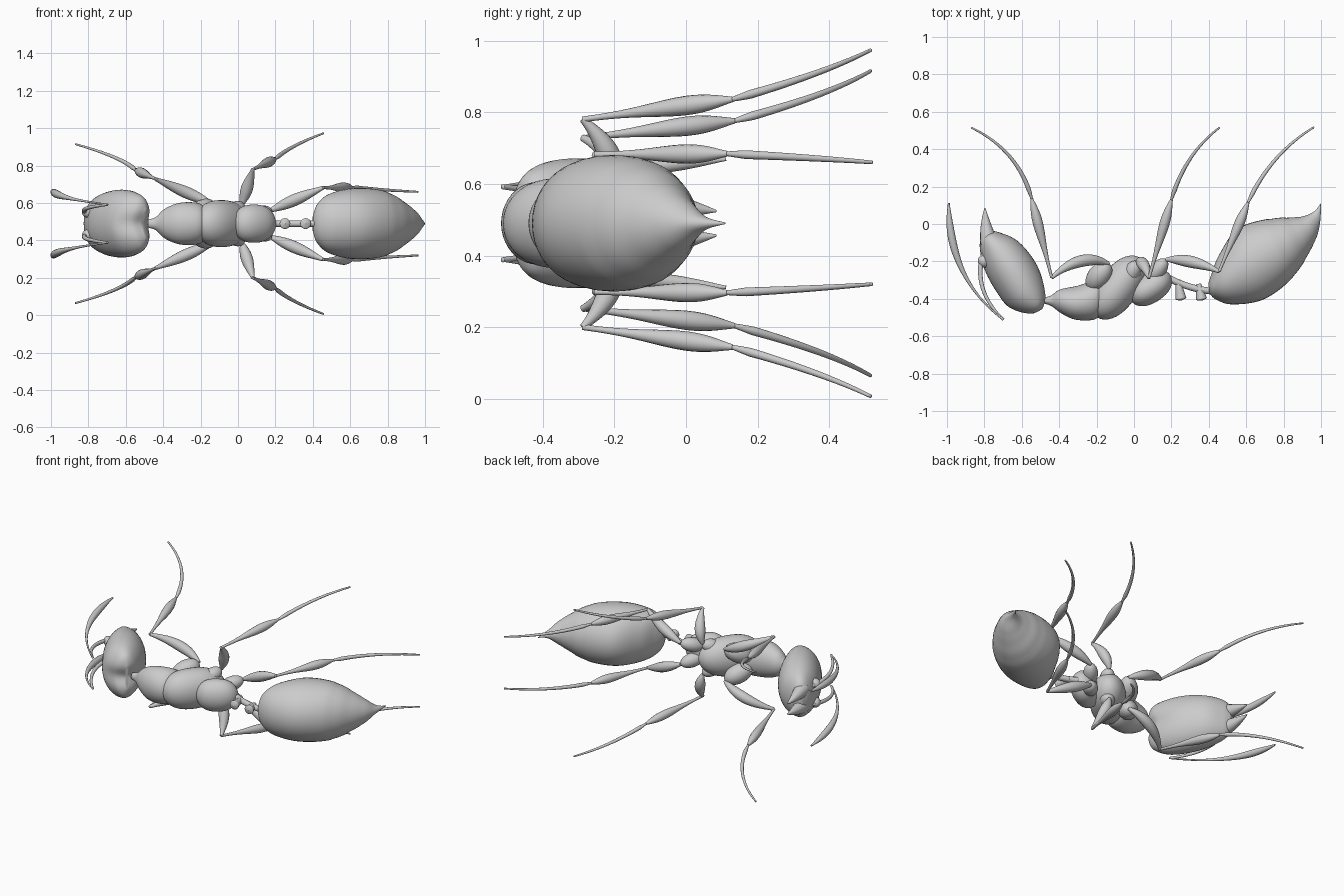
import bpy, bmesh, math
from mathutils import Vector

if "Cube" in bpy.data.objects:
    bpy.data.objects.remove(bpy.data.objects["Cube"])

ZC = 0.49          # height of the symmetry plane


def spline(rows, n=8):
    """Catmull-Rom interpolation of tuples."""
    out = []
    for i in range(len(rows) - 1):
        a, b, c, d = (rows[max(i - 1, 0)], rows[i], rows[i + 1], rows[min(i + 2, len(rows) - 1)])
        for k in range(n):
            t = k / n
            out.append([0.5 * (2 * q + (r - p) * t + (2 * p - 5 * q + 4 * r - s) * t * t
                               + (3 * q - p - 3 * r + s) * t ** 3)
                        for p, q, r, s in zip(a, b, c, d)])
    out.append(list(rows[-1]))
    return out


def skin(name, frames, sides):
    """Closed smooth mesh through elliptical rings (centre, half axis, half axis)."""
    bm = bmesh.new()
    loops = []
    for c, u, v in frames:
        angles = [2 * math.pi * i / sides for i in range(sides)]
        loops.append([bm.verts.new(c + u * math.cos(q) + v * math.sin(q)) for q in angles])
    for a, b in zip(loops, loops[1:]):
        for i in range(sides):
            j = (i + 1) % sides
            bm.faces.new((a[i], a[j], b[j], b[i]))
    for end in (loops[0], loops[-1]):
        tip = bm.verts.new(sum((v.co for v in end), Vector()) / sides)
        for i in range(sides):
            bm.faces.new((end[i], end[(i + 1) % sides], tip))
    bmesh.ops.recalc_face_normals(bm, faces=bm.faces)
    for f in bm.faces:
        f.smooth = True
    me = bpy.data.meshes.new(name)
    bm.to_mesh(me)
    bm.free()
    ob = bpy.data.objects.new(name, me)
    bpy.context.collection.objects.link(ob)
    return ob


def body(name, rows, steps=()):
    """Rows: back point x,y / belly point x,y / half width."""
    frames = []
    pts = spline(rows)
    for n, (ax, ay, bx, by, w) in enumerate(pts):
        k = 1 - 0.02 * sum(n / len(pts) > s for s in steps)
        frames.append((Vector(((ax + bx) / 2, (ay + by) / 2, ZC)),
                       Vector(((ax - bx) / 2, (ay - by) / 2, 0)) * k,
                       Vector((0, 0, max(w, .001) * k))))
    return skin(name, frames, 40)


def segment(name, a, b, radius, bow=(0, 0), side=1, depth=1, n=24, sides=16):
    """Bowed limb from a to b (x, y, offset from symmetry plane); radius is a function of 0..1."""
    a, b = (Vector((p[0], p[1], ZC + side * p[2])) for p in (a, b))
    bow = Vector((bow[0], bow[1], 0))
    frames, u = [], Vector((0, 0, 1))
    for i in range(n + 1):
        t = (1 - math.cos(math.pi * i / n)) / 2
        d = (b - a + bow * (4 - 8 * t)).normalized()
        u = (u - d * u.dot(d)).normalized()
        r = max(radius(t), .001)
        frames.append((a.lerp(b, t) + bow * 4 * t * (1 - t), u * r, d.cross(u) * r * depth))
    return skin(name, frames, sides)


def blunt(r, power=2):
    """Round-ended profile."""
    return lambda t: r * math.sqrt(max(0, 1 - abs(2 * t - 1) ** power))


def swell(r, peak, thin=.008):
    """Thin ends, thickest at peak."""
    k = math.log(.5) / math.log(peak)
    return lambda t: thin + (r - thin) * math.sin(math.pi * t ** k) ** 1.2


def whip(r, tip):
    """Taper from r to tip."""
    return lambda t: (r + (tip - r) * t) * min(1, .5 + 5 * t)


# Head, with a notch between the two rear lobes
head = body("head", [
    (-.50, -.47, -.475, -.44, .075), (-.56, -.49, -.465, -.38, .14),
    (-.66, -.455, -.49, -.28, .175), (-.74, -.355, -.55, -.17, .18),
    (-.80, -.24, -.63, -.085, .16), (-.825, -.12, -.72, -.045, .12),
    (-.81, -.055, -.77, -.035, .06)])
for v in head.data.vertices:
    d = (v.co.x + .74) * .65 - (v.co.y + .2) * .75
    v.co += Vector((-.65, .75, 0)) * .03 * max(0, min(1, (d - .16) / .17)) \
        * math.exp(-((v.co.z - ZC) / .05) ** 2)

# Thorax in three lumps
body("front_thorax", [
    (-.48, -.425, -.48, -.395, .022), (-.44, -.44, -.44, -.38, .035),
    (-.385, -.48, -.395, -.35, .08), (-.31, -.512, -.30, -.33, .112),
    (-.21, -.51, -.19, -.30, .105), (-.15, -.46, -.13, -.35, .04)])
segment("middle_thorax", (-.21, -.49, 0), (.03, -.18, 0), blunt(.126, 2.4), (0, -.012),
        depth=.85, sides=36)
segment("rear_thorax", (-.025, -.39, 0), (.185, -.262, 0), blunt(.102, 2.6), (.005, -.018),
        depth=.78, sides=36)

# Waist: stalk and two nodes
segment("waist_stalk", (.15, -.27, 0), (.44, -.36, 0), lambda t: .018, (0, -.02))
for i, x in enumerate((.245, .355)):
    segment(f"waist_node_{i + 1}", (x - .01, -.30 - .02 * i, 0), (x + .008, -.41, 0),
            lambda t: (.013 + .018 * t) * min(1, 12 * (1 - t)))

# Abdomen ending in a sting, with faint segment steps
body("abdomen", [
    (.402, -.365, .398, -.315, .04), (.435, -.402, .415, -.265, .105),
    (.53, -.43, .455, -.165, .16), (.70, -.40, .555, -.025, .19),
    (.86, -.275, .73, .03, .17), (.965, -.105, .885, .042, .088),
    (.995, 0, .96, .068, .026), (1, .11, .997, .11, .002)], (.55, .62, .7))

# Legs: root, hip, knee, ankle, tip, femur lift, tarsus bow
LEGS = [
    ("front", (-.24, -.345, .03), (-.135, -.212, .105), (-.44, -.287, .238),
     (-.547, .135, .286), (-.87, .515, .425), .05, (.045, .035), .06),
    ("middle", (-.045, -.32, .04), (.02, -.202, .1), (.08, -.288, .29),
     (.2, .13, .346), (.457, .515, .483), .028, (-.027, .028), .046),
    ("hind", (.08, -.305, .03), (.172, -.19, .07), (.455, -.254, .192),
     (.61, .115, .194), (.963, .518, .17), .018, (-.029, .03), .044),
]
for side, tag in ((1, "upper"), (-1, "lower")):
    for leg, root, hip, knee, ankle, tip, lift, bow, fat in LEGS:
        segment(f"{leg}_coxa_{tag}", root, hip, blunt(fat), side=side)
        segment(f"{leg}_femur_{tag}", hip, knee, swell(.032, .45, .01), (0, lift), side)
        segment(f"{leg}_tibia_{tag}", knee, ankle, swell(.027, .7), side=side)
        segment(f"{leg}_tarsus_{tag}", ankle, tip, whip(.013, .005), bow, side)
    # Antenna: socket, scape, clubbed whip
    segment("antenna_socket_" + tag, (-.77, -.22, .06), (-.83, -.18, .064), blunt(.032), side=side)
    segment("antenna_scape_" + tag, (-.805, -.15, .06), (-.698, -.512, .102),
            whip(.014, .007), (-.058, -.01), side)
    segment("antenna_whip_" + tag, (-.698, -.512, .102), (-.99, .112, .179),
            swell(.021, .75, .005), (-.075, -.045), side)
    # Eye and jaw
    segment("eye_" + tag, (-.66, -.27, .12), (-.66, -.27, .19), blunt(.039), side=side, sides=24)
    segment("jaw_" + tag, (-.775, -.1, .055), (-.797, .085, .034),
            lambda t: .003 + .043 * (1 - t ** 1.3), (-.005, 0), side)
